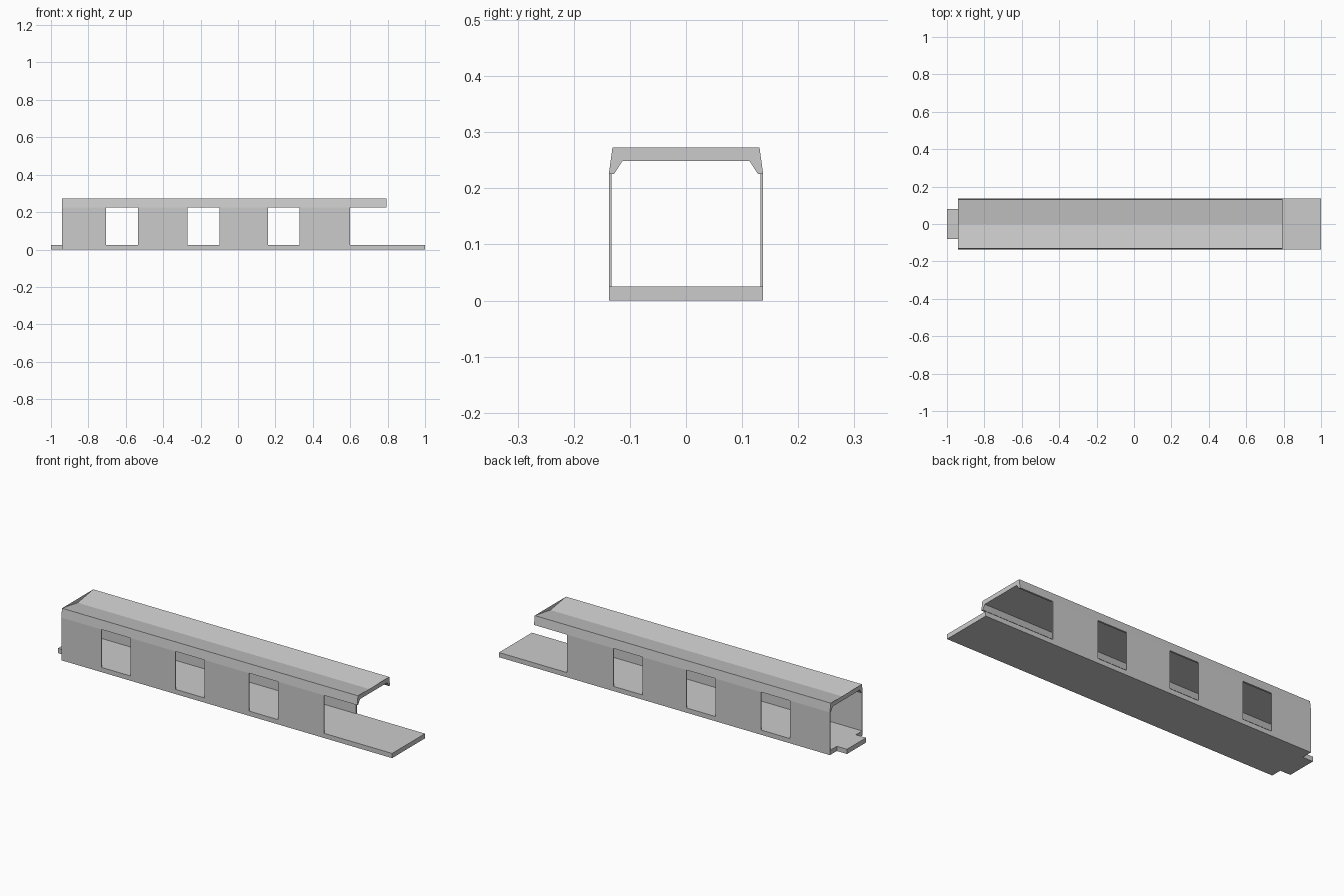
import bpy
import bmesh

if "Cube" in bpy.data.objects:
    bpy.data.objects.remove(bpy.data.objects["Cube"])

HALF_W = 0.1375
FLOOR_Z, EAVE_Z = 0.025, 0.226
X0, X1 = -0.94, 0.795


def finish(name, bm):
    mesh = bpy.data.meshes.new(name)
    bm.to_mesh(mesh)
    bm.free()
    obj = bpy.data.objects.new(name, mesh)
    bpy.context.collection.objects.link(obj)
    return obj


def prism(name, outline, z0, z1):
    """Extrude an xy outline from z0 up to z1."""
    bm = bmesh.new()
    face = bm.faces.new([bm.verts.new((x, y, z0)) for x, y in outline])
    top = bmesh.ops.extrude_face_region(bm, geom=[face])["geom"]
    verts = [g for g in top if isinstance(g, bmesh.types.BMVert)]
    bmesh.ops.translate(bm, verts=verts, vec=(0, 0, z1 - z0))
    bmesh.ops.recalc_face_normals(bm, faces=bm.faces)
    return finish(name, bm)


# Floor slab with a narrow coupling tab at the left end
half = [(1.0, HALF_W), (X0, HALF_W), (X0, 0.08), (-1.0, 0.08)]
prism("floor", half + [(x, -y) for x, y in reversed(half)], 0, FLOOR_Z)

# Thin wall panels on both sides, with full-height openings between them
panels = [(X0, -0.705), (-0.535, -0.27), (-0.10, 0.16), (0.33, 0.60)]
for side, s in (("front", -1), ("back", 1)):
    for i, (a, b) in enumerate(panels, 1):
        yo, yi = s * HALF_W, s * (HALF_W - 0.005)
        prism(f"{side}_wall_panel_{i}", [(a, yo), (b, yo), (b, yi), (a, yi)],
              FLOOR_Z, EAVE_Z)

# Roof: shallow central valley on top, chamfered underside, flat-topped ends
profile = [(-HALF_W, EAVE_Z), (-0.131, 0.273), (0, 0.252), (0.131, 0.273),
           (HALF_W, EAVE_Z), (0.128, EAVE_Z), (0.113, 0.249),
           (-0.113, 0.249), (-0.128, EAVE_Z)]
bm = bmesh.new()
left, right = ([bm.verts.new((x, y, z)) for y, z in profile] for x in (X0, X1))
n = len(profile)
for i in range(n):
    j = (i + 1) % n
    bm.faces.new((left[i], right[i], right[j], left[j]))
for quad in ((0, 1, 7, 8), (1, 3, 6, 7), (3, 4, 5, 6)):
    bm.faces.new([left[k] for k in quad])
    bm.faces.new([right[k] for k in reversed(quad)])
bmesh.ops.reverse_faces(bm, faces=bm.faces)
finish("roof", bm)
